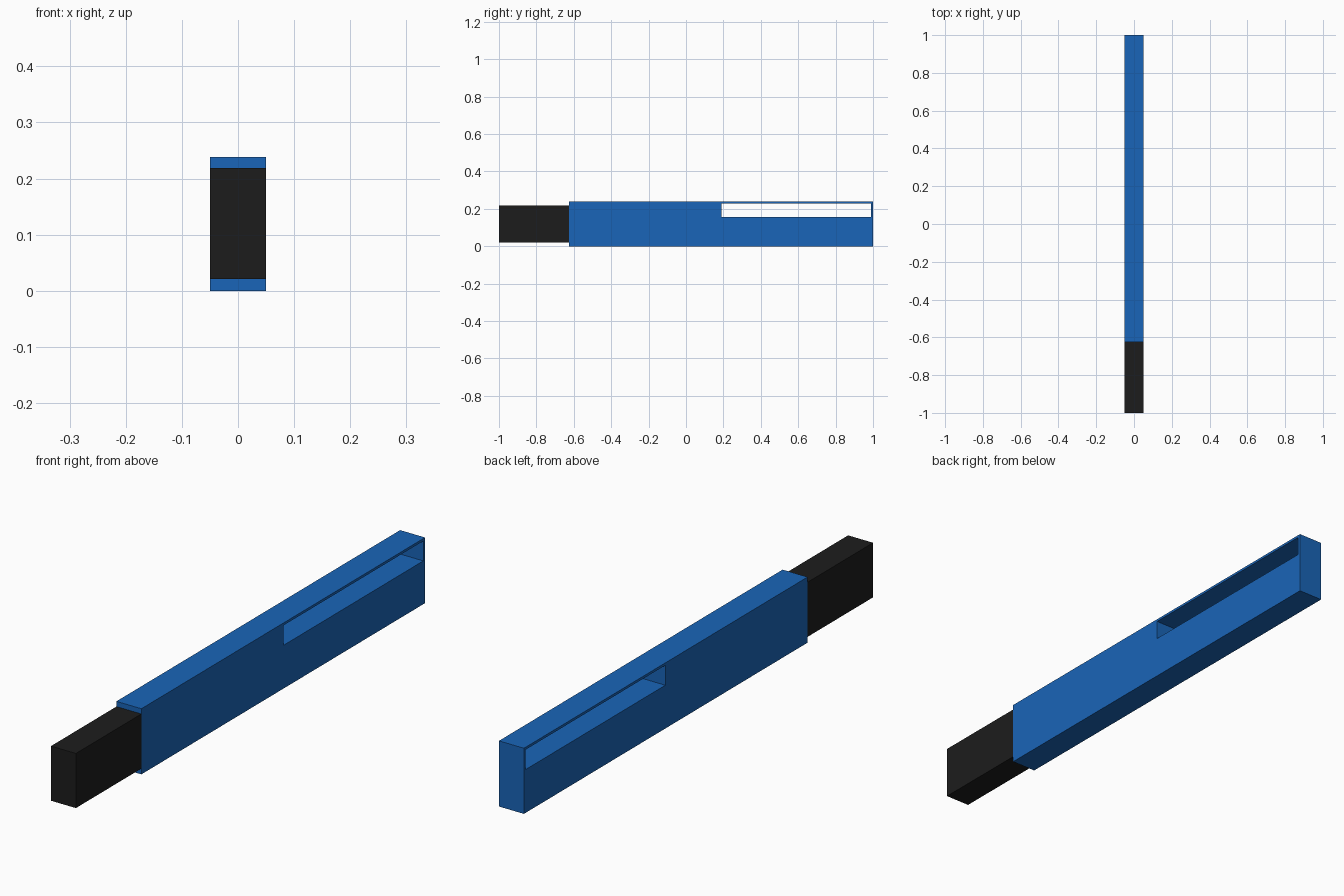
import bpy
from math import radians

if "Cube" in bpy.data.objects:
    bpy.data.objects.remove(bpy.data.objects["Cube"])

HALF_WIDTH = 0.05


def material(name, color):
    mat = bpy.data.materials.new(name)
    mat.diffuse_color = color
    mat.use_nodes = True
    mat.node_tree.nodes["Principled BSDF"].inputs["Base Color"].default_value = mat.diffuse_color
    return mat


def slab(name, loops, mat):
    """Extrude flat (y, z) outlines across x; an inner outline becomes a hole."""
    curve = bpy.data.curves.new(name, 'CURVE')
    curve.dimensions = '2D'
    curve.fill_mode = 'BOTH'
    curve.extrude = HALF_WIDTH
    for y0, y1, z0, z1 in loops:
        spline = curve.splines.new('POLY')
        spline.points.add(3)
        for p, (y, z) in zip(spline.points, [(y0, z0), (y1, z0), (y1, z1), (y0, z1)]):
            p.co = (y, z, 0, 1)
        spline.use_cyclic_u = True
        spline.use_smooth = False
    curve.materials.append(mat)
    obj = bpy.data.objects.new(name, curve)
    obj.rotation_euler = (radians(90), 0, radians(90))
    bpy.context.collection.objects.link(obj)
    return obj


blue = material("blue", (0.01, 0.13, 0.48, 1))
black = material("black", (0.012, 0.012, 0.012, 1))

# Blue body with a long slot cut right through near the back end
slab("body", [(-0.625, 1.0, 0.0, 0.238), (0.19, 0.99, 0.157, 0.229)], blue)

# Black front block, slightly shorter than the body
slab("front_block", [(-1.0, -0.625, 0.021, 0.219)], black)
